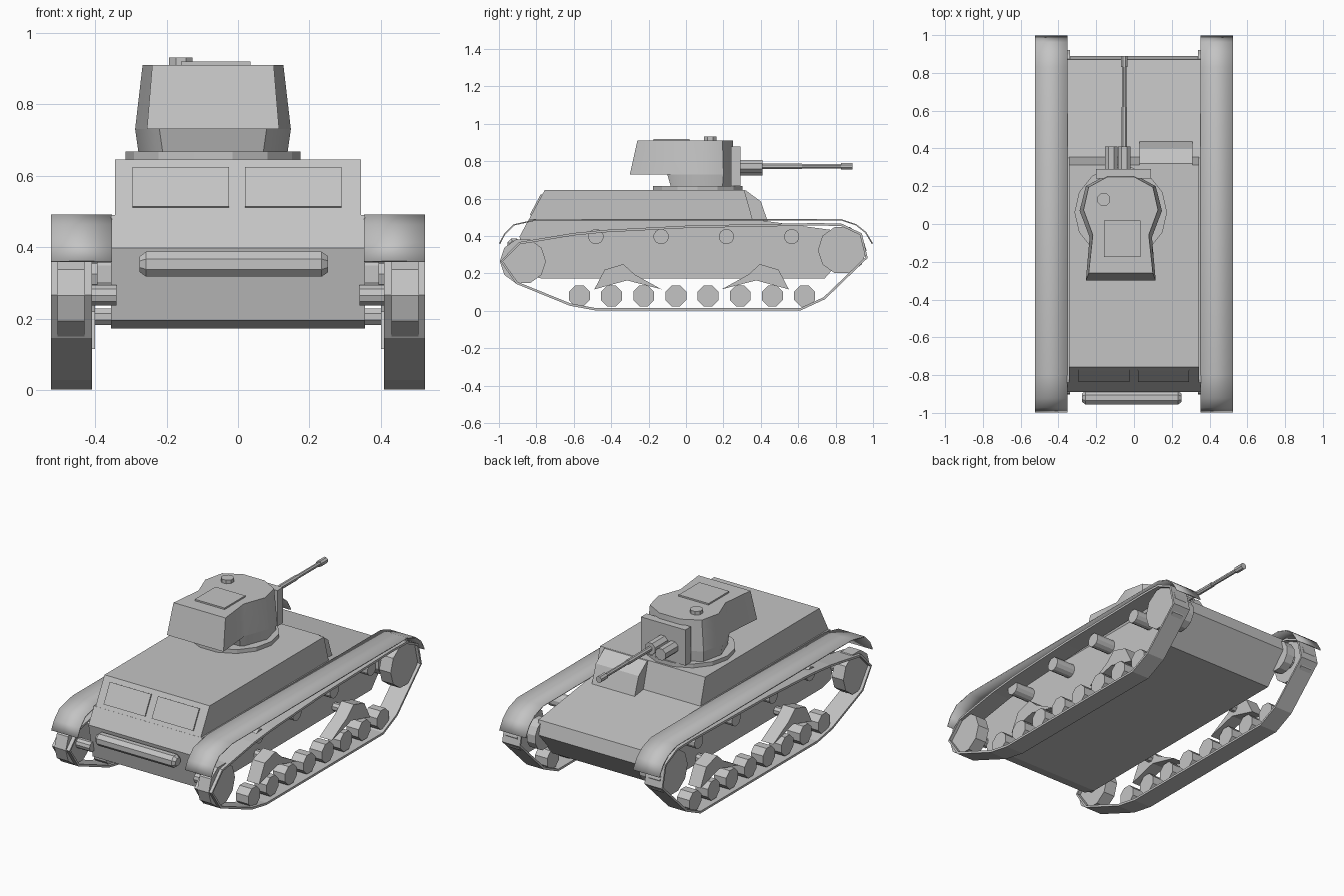
import bpy
import bmesh
import math
from mathutils import Matrix, Vector

cube = bpy.data.objects.get("Cube")
if cube:
    bpy.data.objects.remove(cube, do_unlink=True)

GREY = (0.55, 0.55, 0.55, 1.0)
mat = bpy.data.materials.new("plain grey")
mat.use_nodes = True
mat.diffuse_color = GREY
shader = mat.node_tree.nodes["Principled BSDF"]
shader.inputs["Base Color"].default_value = GREY
shader.inputs["Roughness"].default_value = 0.7


def finish(name, bm, smooth=None):
    """Turn a bmesh into a named grey object."""
    bmesh.ops.recalc_face_normals(bm, faces=bm.faces)
    mesh = bpy.data.meshes.new(name)
    bm.to_mesh(mesh)
    bm.free()
    mesh.materials.append(mat)
    obj = bpy.data.objects.new(name, mesh)
    bpy.context.collection.objects.link(obj)
    if smooth:
        bpy.ops.object.select_all(action="DESELECT")
        obj.select_set(True)
        bpy.context.view_layer.objects.active = obj
        bpy.ops.object.shade_smooth_by_angle(angle=math.radians(smooth))
    return obj


def loft(name, rings, smooth=None):
    """Skin a stack of equal-length loops and cap both ends."""
    bm = bmesh.new()
    loops = [[bm.verts.new(p) for p in ring] for ring in rings]
    n = len(loops[0])
    for a, b in zip(loops, loops[1:]):
        for i in range(n):
            j = (i + 1) % n
            bm.faces.new((a[i], a[j], b[j], b[i]))
    bm.faces.new(loops[0])
    bm.faces.new(loops[-1])
    return finish(name, bm, smooth)


def prism(name, profile, x0, x1):
    """Extrude a (y, z) side profile across x."""
    return loft(name, [[(x, y, z) for y, z in profile] for x in (x0, x1)])


def box(name, lo, hi):
    profile = [(lo[1], lo[2]), (hi[1], lo[2]), (hi[1], hi[2]), (lo[1], hi[2])]
    return prism(name, profile, lo[0], hi[0])


def rod(name, start, end, radius, sides=8, smooth=None):
    """Cylinder between two points."""
    a, b = Vector(start), Vector(end)
    turn = (b - a).to_track_quat("Z", "Y").to_matrix().to_4x4()
    spin = Matrix.Rotation(math.pi / sides, 4, "Z")
    bm = bmesh.new()
    bmesh.ops.create_cone(bm, cap_ends=True, segments=sides, radius1=radius,
                          radius2=radius, depth=(b - a).length,
                          matrix=Matrix.Translation((a + b) / 2) @ turn @ spin)
    return finish(name, bm, smooth)


def ribbon(name, path, x0, x1, thickness, closed, smooth=None):
    """Bent sheet that follows a (y, z) path."""
    bm = bmesh.new()
    rows = [[bm.verts.new((x, y, z)) for x in (x0, x1)] for y, z in path]
    pairs = list(zip(rows, rows[1:]))
    if closed:
        pairs.append((rows[-1], rows[0]))
    for a, b in pairs:
        bm.faces.new((a[0], a[1], b[1], b[0]))
    obj = finish(name, bm, smooth)
    mod = obj.modifiers.new("thickness", "SOLIDIFY")
    mod.thickness = thickness
    mod.offset = 0
    return obj


# Hull and superstructure
prism("lower_hull", [(-0.84, 0.49), (0.355, 0.49), (0.87, 0.42), (0.89, 0.34),
                     (0.74, 0.172), (-0.77, 0.172), (-0.85, 0.195),
                     (-0.89, 0.397)], -0.355, 0.355)
prism("superstructure", [(-0.756, 0.645), (0.312, 0.645), (0.357, 0.485),
                         (-0.842, 0.485)], -0.344, 0.344)
prism("driver_hood", [(0.30, 0.644), (0.32, 0.644), (0.40, 0.585),
                      (0.44, 0.47), (0.30, 0.47)], 0.03, 0.31)


# Engine doors on the sloped plate
def on_slope(z, lift):
    return (-0.756 - (0.645 - z) * 0.536 - lift * 0.88, z + lift * 0.47)


door = [on_slope(0.51, -0.005), on_slope(0.62, -0.005),
        on_slope(0.62, 0.008), on_slope(0.51, 0.008)]
prism("engine_door_right", door, -0.295, -0.025)
prism("engine_door_left", door, 0.02, 0.29)

# Exhaust silencer with tapered ends
muffler = []
for x, r in ((-0.275, 0.024), (-0.257, 0.038), (0.234, 0.038), (0.252, 0.024)):
    muffler.append([(x, -0.92 + r * math.cos(math.tau * (i + 0.5) / 8),
                     0.352 + r * math.sin(math.tau * (i + 0.5) / 8))
                    for i in range(8)])
loft("exhaust_silencer", muffler)

# Turret
TX = -0.07
rod("turret_ring", (TX, 0.062, 0.64), (TX, 0.062, 0.668), 0.245, 14)


def outline(half, z):
    right = [(TX + w, y, z) for w, y in half]
    return right + [(TX - w, y, z) for w, y in reversed(half)]


roof = [(0.07, 0.25), (0.17, 0.195), (0.197, 0.075), (0.148, -0.058), (0.17, -0.26)]
skirt = [(0.075, 0.26), (0.185, 0.20), (0.218, 0.07), (0.165, -0.07), (0.185, -0.30)]
base_top = skirt[:3] + [(0.165, -0.07), (0.15, -0.10)]
base_low = [(0.075, 0.255), (0.18, 0.195), (0.208, 0.07), (0.16, -0.06), (0.14, -0.08)]
loft("turret_body", [outline(skirt, 0.73), outline(roof, 0.91)], 40)
loft("turret_base", [outline(base_low, 0.66), outline(base_top, 0.73)], 40)
box("turret_hatch", (-0.16, -0.175, 0.905), (0.035, 0.018, 0.919))
rod("periscope", (-0.16, 0.13, 0.905), (-0.16, 0.13, 0.931), 0.036, 8)

# Gun and mantlet
GX, GZ = -0.052, 0.773
box("mantlet_plate", (-0.20, 0.24, 0.667), (0.09, 0.292, 0.878))
rod("gun_sleeve", (GX, 0.28, GZ), (GX, 0.41, GZ), 0.036, 8)
rod("machine_gun_sleeve", (-0.12, 0.28, 0.757), (-0.12, 0.41, 0.757), 0.036, 8)
rod("gun_barrel_root", (GX, 0.40, GZ), (GX, 0.62, GZ), 0.015, 8)
rod("gun_barrel", (GX, 0.60, GZ), (GX, 0.85, GZ), 0.012, 8)
rod("gun_muzzle", (GX, 0.83, GZ), (GX, 0.89, GZ), 0.019, 8)

# Running gear, built once per side
track_path = [(-0.985, 0.265), (-0.905, 0.15), (-0.62, 0.034), (-0.48, 0.008),
              (0.61, 0.008), (0.74, 0.068), (0.965, 0.285), (0.935, 0.41),
              (0.83, 0.46), (0.70, 0.463), (0.02, 0.45), (-0.425, 0.427),
              (-0.60, 0.41), (-0.89, 0.362)]
fender_path = [(-0.996, 0.36), (-0.97, 0.41), (-0.92, 0.46), (-0.80, 0.487),
               (0.83, 0.487), (0.91, 0.46), (0.96, 0.42), (0.996, 0.36)]
bracket = [(-0.49, 0.115), (-0.315, 0.163), (-0.13, 0.115), (-0.275, 0.195),
           (-0.335, 0.25), (-0.435, 0.22)]

for s, side in ((1, "left"), (-1, "right")):
    ribbon("track_" + side, track_path, s * 0.408, s * 0.523, 0.013, True)
    ribbon("fender_" + side, fender_path, s * 0.352, s * 0.523, 0.007, False, 40)

    def wheel(name, y, z, r, inner, outer, sides):
        rod(name + "_" + side, (s * inner, y, z), (s * outer, y, z), r, sides)

    wheel("idler_wheel", -0.872, 0.265, 0.123, 0.43, 0.505, 10)
    wheel("drive_sprocket", 0.835, 0.325, 0.13, 0.43, 0.505, 10)
    wheel("final_drive", 0.835, 0.325, 0.09, 0.34, 0.395, 12)
    wheel("sprocket_axle", 0.835, 0.325, 0.05, 0.34, 0.45, 10)
    wheel("idler_axle", -0.872, 0.265, 0.03, 0.34, 0.45, 10)
    for i in range(8):
        wheel(f"road_wheel_{i + 1}", -0.57 + i * 0.172, 0.08, 0.06, 0.425, 0.505, 8)
    for i in range(4):
        wheel(f"return_roller_{i + 1}", -0.482 + i * 0.349, 0.397, 0.041, 0.34, 0.48, 12)
    prism("rear_bracket_" + side, bracket, s * 0.40, s * 0.48)
    prism("front_bracket_" + side, [(0.06 - y, z) for y, z in bracket],
          s * 0.40, s * 0.48)
    for part, y in (("rear", -0.335), ("front", 0.395)):
        wheel(part + "_bracket_pivot", y, 0.205, 0.025, 0.34, 0.42, 8)
